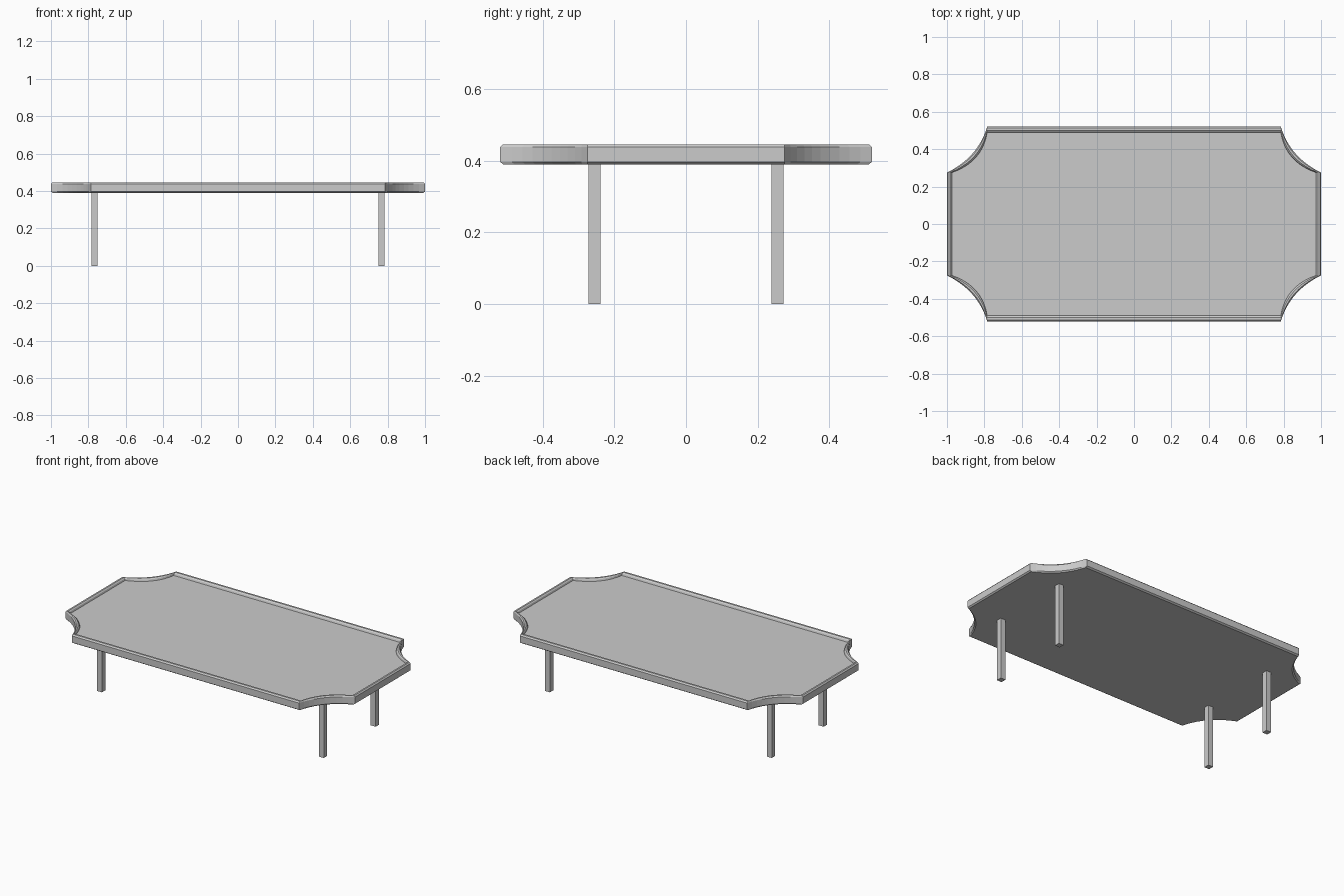
import bpy, bmesh

if "Cube" in bpy.data.objects:
    bpy.data.objects.remove(bpy.data.objects["Cube"])

SEG = 10  # steps along each scooped corner


def outline(inset):
    """Closed outline: a rectangle with a concave scoop at every corner."""
    ax, ay = 0.785, 0.52 - inset            # end of the long edge
    bx, by = 1.0 - inset * 0.85, 0.275      # end of the short edge
    cx, cy = 0.835 - inset * 0.75, 0.355 - inset * 0.75  # scoop control point
    quarter = []
    for i in range(SEG + 1):
        t = i / SEG
        a, c, b = (1 - t) ** 2, 2 * t * (1 - t), t * t
        quarter.append((a * bx + c * cx + b * ax, a * by + c * cy + b * ay))
    pts = list(quarter)
    pts += [(-x, y) for x, y in reversed(quarter)]
    pts += [(-x, -y) for x, y in quarter]
    pts += [(x, -y) for x, y in reversed(quarter)]
    return pts


def make_object(name, bm):
    bmesh.ops.recalc_face_normals(bm, faces=bm.faces)
    mesh = bpy.data.meshes.new(name)
    bm.to_mesh(mesh)
    bm.free()
    ob = bpy.data.objects.new(name, mesh)
    bpy.context.collection.objects.link(ob)
    return ob


# Table top: chamfered rim stepping down to a recessed panel
profile = [(0.010, 0.390), (0.0, 0.397), (0.0, 0.438), (0.008, 0.446),
           (0.020, 0.446), (0.028, 0.440), (0.032, 0.430)]
bm = bmesh.new()
rings = [[bm.verts.new((x, y, z)) for x, y in outline(inset)]
         for inset, z in profile]
for low, high in zip(rings, rings[1:]):
    n = len(low)
    for i in range(n):
        j = (i + 1) % n
        bm.faces.new((low[i], low[j], high[j], high[i]))
bm.faces.new(rings[0])
bm.faces.new(rings[-1])
make_object("table_top", bm)

# Four square legs
for sx, side in ((-1, "left"), (1, "right")):
    for sy, end in ((-1, "front"), (1, "back")):
        bm = bmesh.new()
        bmesh.ops.create_cube(bm, size=1.0)
        bmesh.ops.scale(bm, vec=(0.034, 0.034, 0.392), verts=bm.verts)
        bmesh.ops.translate(bm, vec=(sx * 0.767, sy * 0.256, 0.196), verts=bm.verts)
        make_object(f"{end}_{side}_leg", bm)
